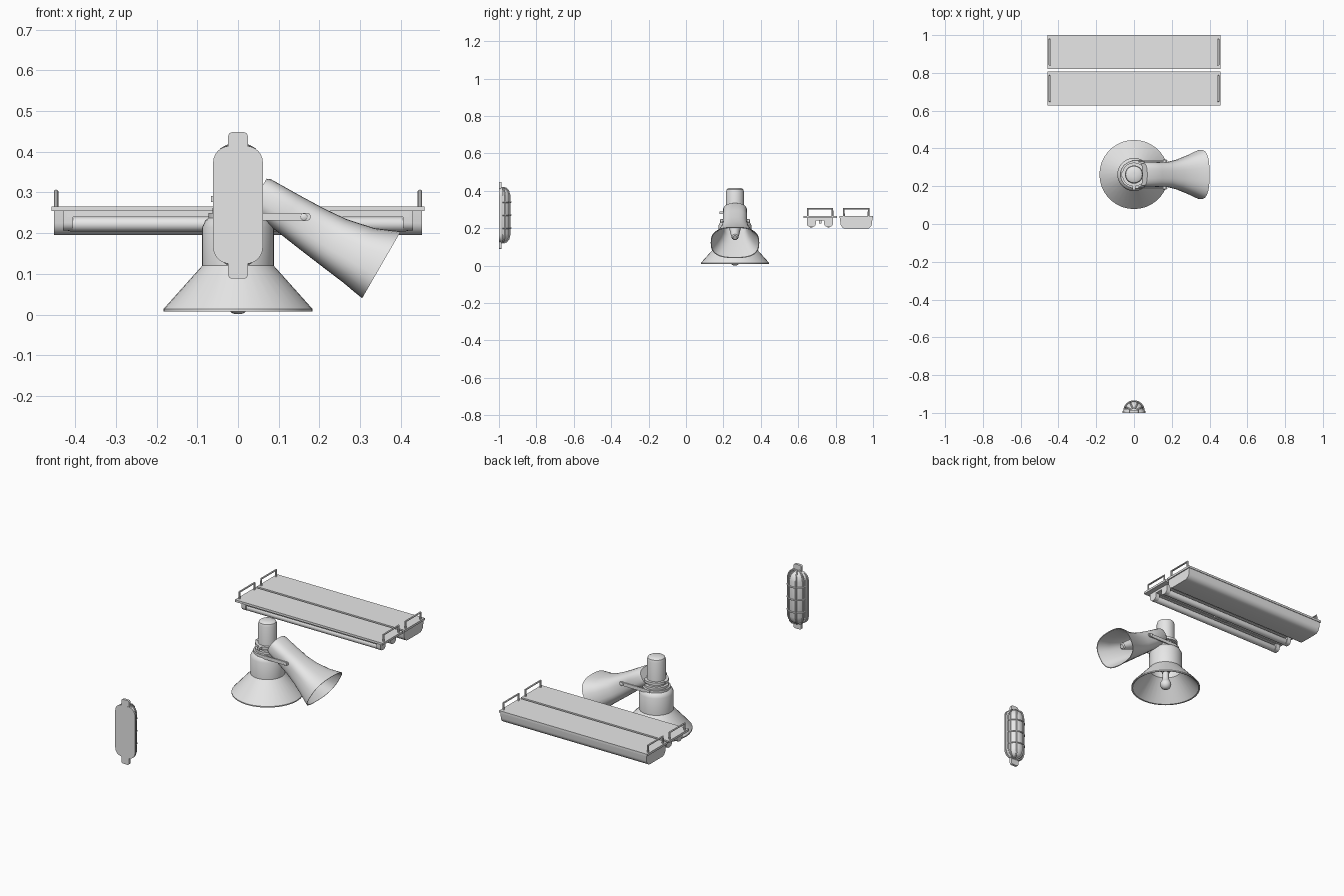
import bpy, bmesh, math
from mathutils import Vector

if "Cube" in bpy.data.objects:
    bpy.data.objects.remove(bpy.data.objects["Cube"], do_unlink=True)

grey = bpy.data.materials.new("plain_grey")
grey.use_nodes = True
grey.diffuse_color = (0.8, 0.8, 0.8, 1)
grey.node_tree.nodes["Principled BSDF"].inputs["Base Color"].default_value = (0.8, 0.8, 0.8, 1)


def finish(ob):
    """Give an object its material and smooth shading with sharp edges."""
    ob.data.materials.clear()
    ob.data.materials.append(grey)
    bpy.ops.object.select_all(action='DESELECT')
    ob.select_set(True)
    bpy.context.view_layer.objects.active = ob
    bpy.ops.object.shade_smooth_by_angle(angle=math.radians(35))
    return ob


def from_bmesh(name, bm):
    bmesh.ops.recalc_face_normals(bm, faces=bm.faces)
    mesh = bpy.data.meshes.new(name)
    bm.to_mesh(mesh)
    bm.free()
    ob = bpy.data.objects.new(name, mesh)
    bpy.context.collection.objects.link(ob)
    return finish(ob)


def box(name, lo, hi, bevel=0, axis=0, bottom_only=False, taper=1):
    """Box between two corners, with rounded edges parallel to one axis."""
    lo, hi = Vector(lo), Vector(hi)
    mid, size = (lo + hi) / 2, hi - lo
    bm = bmesh.new()
    bmesh.ops.create_cube(bm, size=1)
    for v in bm.verts:
        if v.co.z < 0:
            v.co.y *= taper
        v.co = mid + v.co * size
    if bevel:
        edges = [e for e in bm.edges
                 if abs((e.verts[0].co - e.verts[1].co).normalized()[axis]) > 0.99
                 and not (bottom_only and e.verts[0].co.z > mid.z)]
        bmesh.ops.bevel(bm, geom=edges, offset=bevel, segments=6, profile=0.5, affect='EDGES')
    return from_bmesh(name, bm)


def loft(name, rings):
    """Skin closed rings of points and cap both ends."""
    bm = bmesh.new()
    rows = [[bm.verts.new(p) for p in ring] for ring in rings]
    n = len(rows[0])
    for a, b in zip(rows, rows[1:]):
        for i in range(n):
            j = (i + 1) % n
            bm.faces.new((a[i], a[j], b[j], b[i]))
    bm.faces.new(rows[0])
    bm.faces.new(rows[-1])
    return from_bmesh(name, bm)


def lathe(name, centre, profile, axis=(0, 0, 1), steps=32, half=False):
    """Turn (radius, distance) pairs around an axis; half keeps the +y side."""
    c = Vector(centre)
    turn = Vector((0, 0, 1)).rotation_difference(Vector(axis))
    sweep = math.pi / (steps - 1) if half else math.tau / steps
    return loft(name, [[c + turn @ Vector((r * math.cos(i * sweep), r * math.sin(i * sweep), d))
                        for i in range(steps)] for r, d in profile])


def rod(name, points, radius, square=False):
    """Bar swept along a path."""
    cu = bpy.data.curves.new(name, 'CURVE')
    cu.dimensions = '3D'
    cu.bevel_depth = radius
    cu.bevel_resolution = 0 if square else 2
    cu.use_fill_caps = True
    sp = cu.splines.new('POLY')
    sp.points.add(len(points) - 1)
    for p, co in zip(sp.points, points):
        p.co = (*co, 1)
    ob = bpy.data.objects.new(name, cu)
    bpy.context.collection.objects.link(ob)
    bpy.ops.object.select_all(action='DESELECT')
    ob.select_set(True)
    bpy.context.view_layer.objects.active = ob
    bpy.ops.object.convert(target='MESH')
    return finish(bpy.context.view_layer.objects.active)


# Caged wall light: back plate, glass and guard
box("wall_plate", (-.061, -1, .125), (.061, -.99, .414), .04, 1)
box("wall_plate_tabs", (-.024, -.9995, .088), (.024, -.986, .448), .01, 1)
WZ = .27
corner = [(.012, .145), (.03, .139), (.043, .125), (.05, .1)]


def wall_profile(extra):
    low = [(r + extra, WZ - d - extra) for r, d in corner]
    return low + [(r, 2 * WZ - z) for r, z in reversed(low)]


lathe("wall_light_glass", (0, -.99, 0), wall_profile(0), steps=20, half=True)
lathe("wall_light_rim", (0, -.99, 0), [(r * 1.08, z) for r, z in wall_profile(.003)],
      steps=20, half=True).scale.y = 1
rim = bpy.data.objects["wall_light_rim"]
for v in rim.data.vertices:
    v.co.y = min(v.co.y, -.98)
for i, z in enumerate((.2, .27, .34)):
    arc = [math.pi * k / 16 for k in range(17)]
    rod(f"guard_hoop_{i}", [(.053 * math.cos(a), -.99 + .053 * math.sin(a), z) for a in arc], .004)
for i, deg in enumerate((25, 65, 115, 155)):
    c, s = math.cos(math.radians(deg)), math.sin(math.radians(deg))
    rod(f"guard_bar_{i}", [(r * c, -.99 + r * s, z) for r, z in wall_profile(.003)], .004)

# Bell-shaped lamp
LY = .262
lamp = (0, LY, 0)
lathe("lamp_shade", lamp, [(.04, .244), (.065, .242), (.08, .232), (.088, .214), (.088, .12),
                           (.183, .014), (.183, .008), (.176, .009), (.083, .118),
                           (.083, .21), (.04, .225)], steps=36)
lathe("lamp_column", lamp, [(.055, .235), (.055, .25), (.048, .255), (.048, .395),
                            (.044, .408), (.034, .414), (.01, .416)])
for i, z in enumerate((.255, .283)):
    lathe(f"column_collar_{i}", lamp, [(.045, z - .007), (.063, z - .007),
                                      (.063, z + .007), (.045, z + .007)])
lathe("lamp_socket", lamp, [(.034, .23), (.034, .12), (.022, .11), (.02, .1)], steps=20)
bulb = [(.03 * math.sin(a), .03 - .03 * math.cos(a)) for a in
        [math.pi * k / 12 for k in range(1, 10)]]
lathe("lamp_bulb", lamp, bulb + [(.017, .07), (.017, .11)], steps=20)
box("collar_bolt", (-.008, LY - .082, .276), (.008, LY - .05, .29))
box("collar_clasp", (-.066, LY - .012, .276), (-.05, LY + .012, .291))

# Horn speaker hung from the column, tilted down to the side
MOUTH = Vector((.3525, LY, .1225))
AXIS = Vector((.866, 0, -.5))
UP = Vector((.5, 0, .866))


def horn_ring(t, wide, top, bottom, n=32):
    pts, e = [], 2 / 2.7
    for k in range(n):
        c, s = math.cos(math.tau * k / n), math.sin(math.tau * k / n)
        y = wide * math.copysign(abs(c) ** e, c)
        h = (top - bottom) / 2 + (top + bottom) / 2 * math.copysign(abs(s) ** e, s)
        pts.append(MOUTH + AXIS * t + UP * h + Vector((0, y, 0)))
    return pts


stations = [(-.35, .058, .042, .042), (-.34, .064, .046, .048), (-.26, .065, .047, .058),
            (-.19, .067, .049, .068), (-.13, .08, .054, .076), (-.06, .105, .069, .085),
            (-.02, .122, .086, .092), (0, .13, .095, .095)]
wall = .004
inner = [(t, w - wall, a - wall, b - wall) for t, w, a, b in reversed(stations[2:])]
loft("horn_bell", [horn_ring(*s) for s in stations + inner])
lathe("horn_throat", MOUTH, [(.04, -.262), (.036, -.2), (.024, -.1), (.018, -.06), (.012, -.055)],
      axis=AXIS, steps=20)

# Bracket holding the horn
for side, s in (("front", -1), ("back", 1)):
    ys = sorted((LY + s * .068, LY + s * .074))
    box(f"bracket_arm_{side}", (-.01, ys[0], .231), (.178, ys[1], .25), .008, 1)
    lathe(f"bracket_pivot_{side}", (.162, LY + s * .064, .24),
          [(.009, 0), (.009, .014), (.006, .016)], axis=(0, s, 0), steps=16)
lathe("bracket_band", lamp, [(.05, .231), (.072, .231), (.072, .25), (.05, .25)])


# Two long ceiling lights with end handles
def ceiling_panel(name, y0, y1):
    box(name + "_top", (-.458, y0, .254), (.458, y1, .266))
    mid = (y0 + y1) / 2
    for side, s in (("left", 1), ("right", -1)):
        x = s * .447
        rod(f"{name}_handle_{side}", [(x, mid - .066, .26), (x, mid - .066, .303),
                                      (x, mid + .066, .303), (x, mid + .066, .26)], .0055)


ceiling_panel("open_light", .627, .807)
ceiling_panel("closed_light", .82, 1)
box("closed_light_cover", (-.452, .823, .195), (.452, .997, .256), .03, 0, True, .94)
box("open_light_spine", (-.43, .69, .242), (.43, .745, .256))
box("open_light_starter", (-.04, .71, .225), (.04, .724, .245))
for i, y in enumerate((.67, .762)):
    lathe(f"light_tube_{i}", (0, y, .222), [(.014, -.425), (.018, -.41), (.018, .41), (.014, .425)],
          axis=(1, 0, 0), steps=20)
    box(f"tube_channel_{i}", (-.42, y - .024, .24), (.42, y + .024, .256))
    for side, s in (("left", 1), ("right", -1)):
        xs = sorted((s * .405, s * .43))
        box(f"tube_socket_{i}_{side}", (xs[0], y - .024, .206), (xs[1], y + .024, .256), .02, 0, True)
